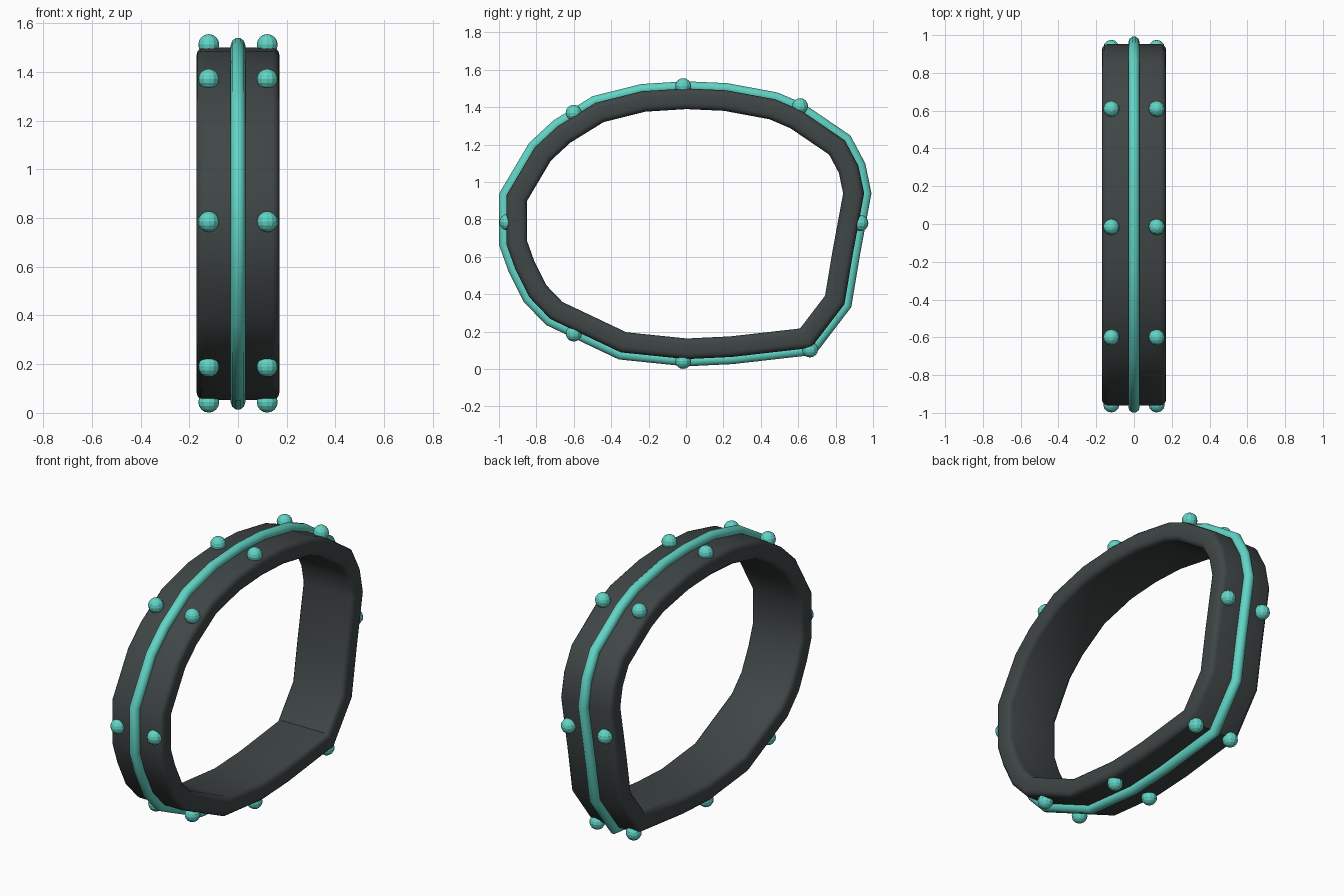
import bpy, bmesh
from math import sin, cos, pi, radians
from mathutils import Vector

cube = bpy.data.objects.get("Cube")
if cube:
    bpy.data.objects.remove(cube)


def material(name, rgb):
    m = bpy.data.materials.new(name)
    m.use_nodes = True
    m.diffuse_color = (*rgb, 1)
    m.node_tree.nodes["Principled BSDF"].inputs["Base Color"].default_value = (*rgb, 1)
    return m


slate = material("dark slate", (0.05, 0.06, 0.06))
teal = material("teal", (0.12, 0.66, 0.56))

# Side outline of the ring as (y, z), clockwise from the top
OUTLINE = [Vector(p) for p in (
    (0, 1.54), (0.22, 1.53), (0.49, 1.48), (0.63, 1.42), (0.88, 1.25), (0.96, 1.10),
    (0.993, 0.94), (0.93, 0.6), (0.885, 0.33), (0.69, 0.075), (0.25, 0.025), (0, 0.013),
    (-0.36, 0.05), (-0.75, 0.235), (-0.87, 0.36), (-0.95, 0.52), (-1, 0.66), (-1, 0.94),
    (-0.84, 1.21), (-0.71, 1.33), (-0.5, 1.46), (-0.24, 1.525))]


def inset_outline(depth):
    """Outline moved inward by depth with mitred corners."""
    result = []
    for i, p in enumerate(OUTLINE):
        a = (p - OUTLINE[i - 1]).normalized()
        b = (OUTLINE[(i + 1) % len(OUTLINE)] - p).normalized()
        na, nb = Vector((a.y, -a.x)), Vector((b.y, -b.x))
        result.append(p + (na + nb) * depth / (1 + na.dot(nb)))
    return result


def sweep(name, profile, mat, angle):
    """Carry a closed profile of (x, depth) points around the outline."""
    bm = bmesh.new()
    rails = [[bm.verts.new((x, p.x, p.y)) for p in inset_outline(d)] for x, d in profile]
    n = len(OUTLINE)
    for k, rail in enumerate(rails):
        other = rails[k - 1]
        for i in range(n):
            j = (i + 1) % n
            bm.faces.new((rail[i], rail[j], other[j], other[i]))
    bmesh.ops.recalc_face_normals(bm, faces=bm.faces)
    mesh = bpy.data.meshes.new(name)
    bm.to_mesh(mesh)
    bm.free()
    mesh.materials.append(mat)
    obj = bpy.data.objects.new(name, mesh)
    bpy.context.collection.objects.link(obj)
    bpy.ops.object.select_all(action='DESELECT')
    obj.select_set(True)
    bpy.context.view_layer.objects.active = obj
    bpy.ops.object.shade_smooth_by_angle(angle=radians(angle))


# Wide band with rounded edges
HALF, OUTER, INNER, R = 0.17, 0.04, 0.15, 0.03
band = []
for quarter, (cx, cd) in enumerate(((HALF - R, INNER - R), (R - HALF, INNER - R),
                                    (R - HALF, OUTER + R), (HALF - R, OUTER + R))):
    for s in range(4):
        t = (quarter + s / 3) * pi / 2
        band.append((cx + R * cos(t), cd + R * sin(t)))
sweep("band", band, slate, 40)

# Raised cord around the middle
cord = [(0.03 * cos(k * pi / 5), 0.03 + 0.03 * sin(k * pi / 5)) for k in range(10)]
sweep("center_cord", cord, teal, 45)

# Paired studs around the rim
STUDS = ((-0.015, 1.512), (0.61, 1.405), (0.932, 0.78), (0.663, 0.105),
         (-0.015, 0.044), (-0.6, 0.19), (-0.955, 0.785), (-0.6, 1.37))
for i, (y, z) in enumerate(STUDS):
    for side, x in (("left", 0.12), ("right", -0.12)):
        bpy.ops.mesh.primitive_uv_sphere_add(segments=12, ring_count=8, radius=0.043,
                                             location=(x, y, z))
        stud = bpy.context.object
        stud.name = f"stud_{side}_{i + 1}"
        stud.data.materials.append(teal)
